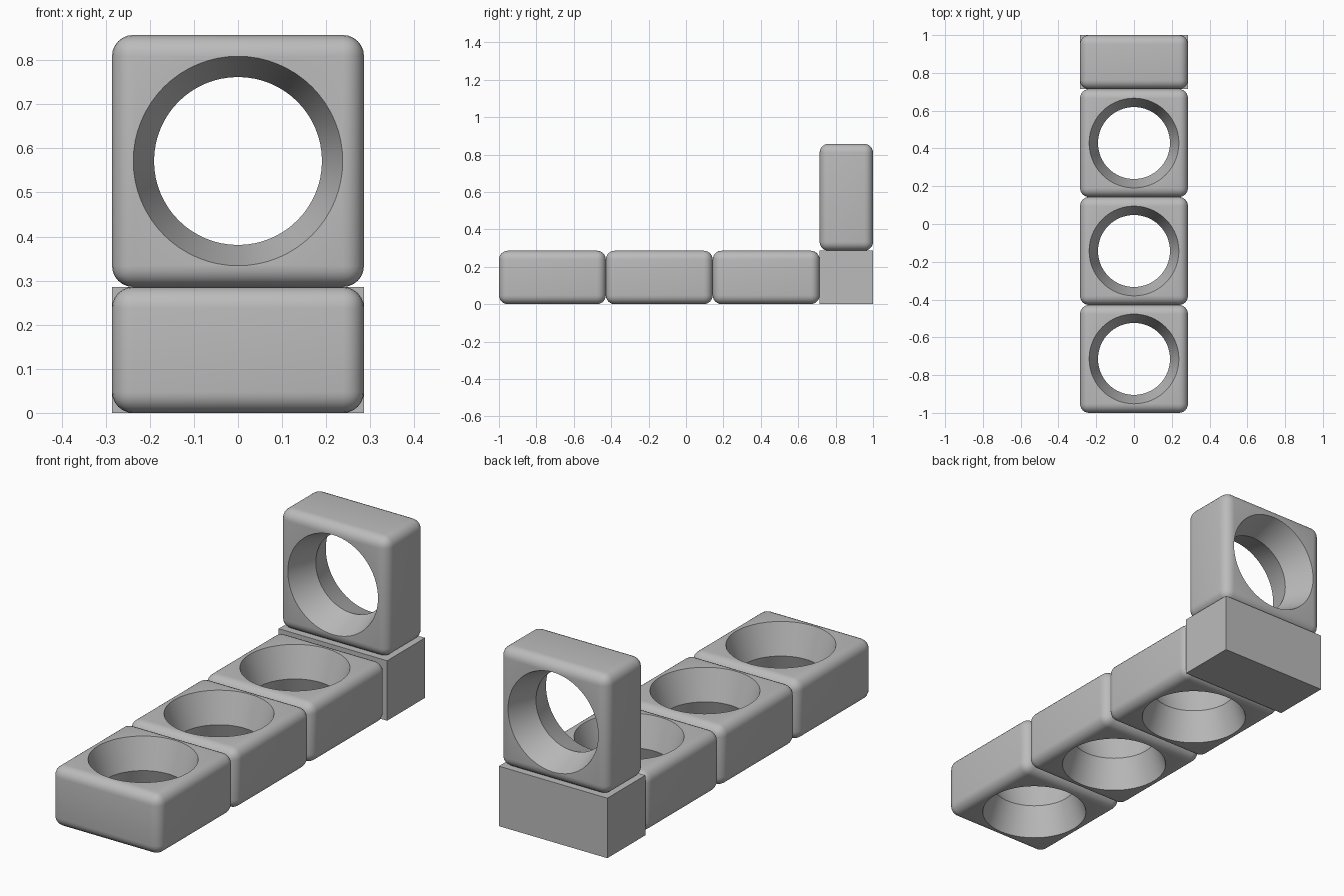
import bpy, bmesh, math
from mathutils import Matrix

cube = bpy.data.objects.get("Cube")
if cube:
    bpy.data.objects.remove(cube, do_unlink=True)

U = 2 / 3.5          # side of one ring block
T = U / 2            # thickness of every block
BEVEL = U / 12
WAIST = U / 3        # narrowest radius of the hole
MOUTH = U * 5 / 12 - 0.0005

grey = bpy.data.materials.new("plain grey")
grey.use_nodes = True
color = (0.5, 0.5, 0.5, 1)
grey.diffuse_color = color
grey.node_tree.nodes["Principled BSDF"].inputs["Base Color"].default_value = color


def add_object(name, bm, location=(0, 0, 0)):
    mesh = bpy.data.meshes.new(name)
    bm.to_mesh(mesh)
    bm.free()
    mesh.materials.append(grey)
    obj = bpy.data.objects.new(name, mesh)
    obj.location = location
    bpy.context.collection.objects.link(obj)
    return obj


def box(width, depth, height):
    bm = bmesh.new()
    bmesh.ops.create_cube(bm, size=1, matrix=Matrix.Diagonal((width, depth, height, 1)))
    return bm


def hourglass(segments=64):
    """Closed double cone, running slightly past the block on both sides."""
    bm = bmesh.new()
    reach = 1.1
    end = WAIST + (MOUTH - WAIST) * reach
    rings = []
    for z, r in ((-reach * T / 2, end), (0, WAIST), (reach * T / 2, end)):
        rings.append([bm.verts.new((r * math.cos(a), r * math.sin(a), z))
                      for a in (math.tau * i / segments for i in range(segments))])
    for low, high in zip(rings, rings[1:]):
        for i in range(segments):
            j = (i + 1) % segments
            bm.faces.new((low[i], low[j], high[j], high[i]))
    bm.faces.new(rings[0][::-1])
    bm.faces.new(rings[-1])
    return bm


# Rounded block with a double-flared round hole
ring = add_object("front_ring_block", box(U, U, T), (0, -1 + U / 2, T / 2))
cutter = add_object("hole_cutter", hourglass(), ring.location)
cutter.hide_render = True

bevel = ring.modifiers.new("Rounding", "BEVEL")
bevel.width = BEVEL
bevel.segments = 6
cut = ring.modifiers.new("Hole", "BOOLEAN")
cut.operation = "DIFFERENCE"
cut.solver = "EXACT"
cut.object = cutter

bpy.context.view_layer.update()
bpy.ops.object.select_all(action="DESELECT")
ring.select_set(True)
bpy.context.view_layer.objects.active = ring
for name in ("Rounding", "Hole"):
    bpy.ops.object.modifier_apply(modifier=name)
bpy.ops.object.shade_smooth_by_angle(angle=math.radians(30))
bpy.data.objects.remove(cutter, do_unlink=True)

# Remaining ring blocks share the same mesh
for name, y, z, tilt in (("middle_ring_block", -1 + U * 1.5, T / 2, 0),
                         ("rear_ring_block", -1 + U * 2.5, T / 2, 0),
                         ("upright_ring_block", 1 - T / 2, T + U / 2, math.pi / 2)):
    copy = bpy.data.objects.new(name, ring.data)
    copy.location = (0, y, z)
    copy.rotation_euler.x = tilt
    bpy.context.collection.objects.link(copy)

# Plain corner block under the upright ring
add_object("corner_block", box(U, T, T), (0, 1 - T / 2, T / 2))
